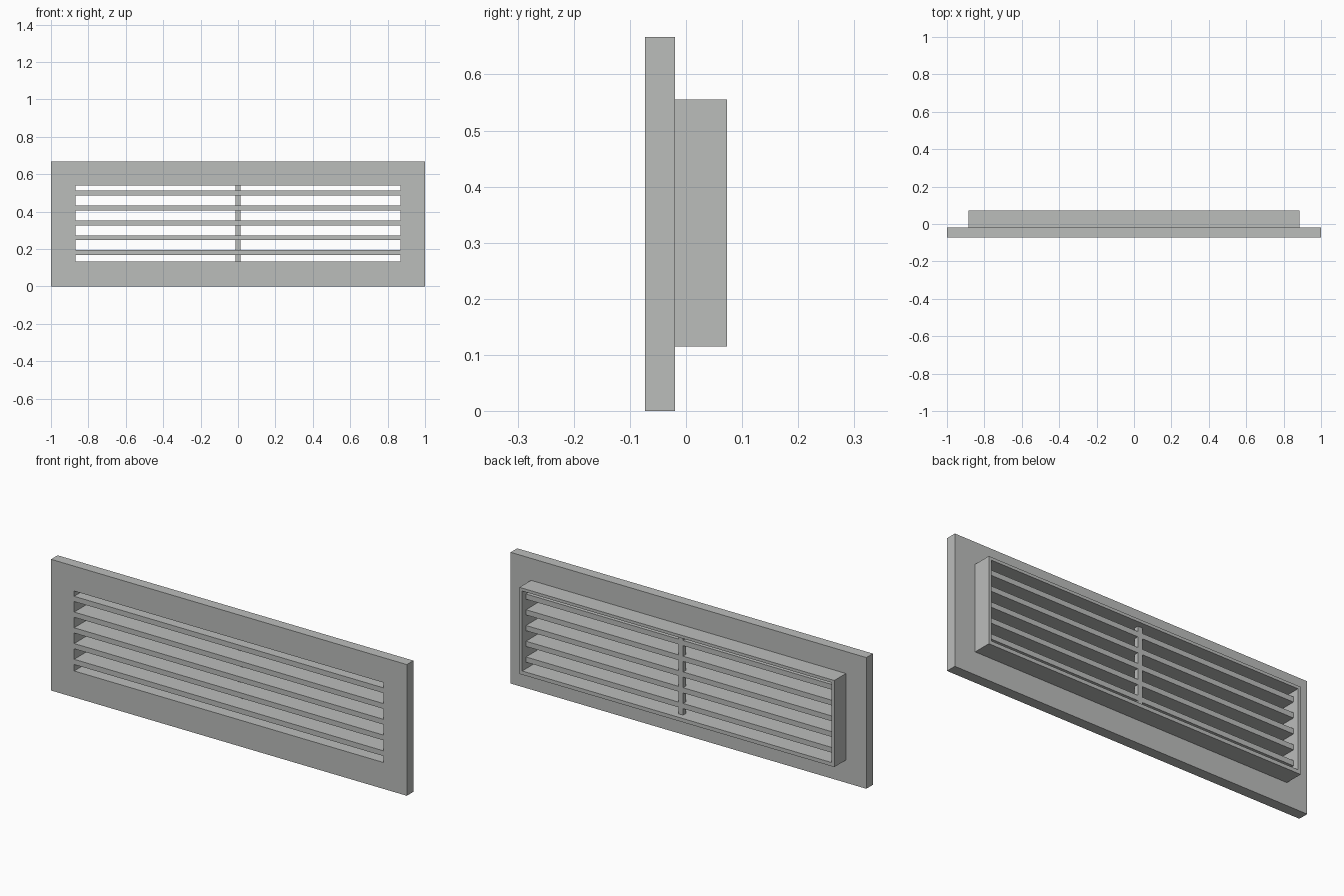
import bpy, bmesh

if "Cube" in bpy.data.objects:
    bpy.data.objects.remove(bpy.data.objects["Cube"])

grey = bpy.data.materials.new("light_grey")
grey.diffuse_color = (0.5, 0.51, 0.5, 1)
grey.use_nodes = True
grey.node_tree.nodes["Principled BSDF"].inputs["Base Color"].default_value = grey.diffuse_color

ZC = 0.3333            # height of the plate centre
OPEN_X, OPEN_Z0, OPEN_Z1 = 0.87, 0.134, 0.54
FRONT, PLATE_BACK, BLADE_BACK, BACK = -0.073, -0.02, 0.042, 0.073


def finish(name, bm):
    bmesh.ops.recalc_face_normals(bm, faces=bm.faces)
    mesh = bpy.data.meshes.new(name)
    bm.to_mesh(mesh)
    bm.free()
    mesh.materials.append(grey)
    obj = bpy.data.objects.new(name, mesh)
    bpy.context.collection.objects.link(obj)
    return obj


def box(name, x0, x1, y0, y1, z0, z1):
    bm = bmesh.new()
    bmesh.ops.create_cube(bm, size=1)
    for v in bm.verts:
        v.co.x = x1 if v.co.x > 0 else x0
        v.co.y = y1 if v.co.y > 0 else y0
        v.co.z = z1 if v.co.z > 0 else z0
    return finish(name, bm)


def frame(name, half_x, z0, z1, y0, y1):
    """Rectangular ring around the opening, extruded from y0 to y1."""
    bm = bmesh.new()

    def ring(hx, a, b):
        return [bm.verts.new((x, y0, z)) for x, z in
                ((-hx, a), (hx, a), (hx, b), (-hx, b))]

    outer, inner = ring(half_x, z0, z1), ring(OPEN_X, OPEN_Z0, OPEN_Z1)
    faces = [bm.faces.new((outer[i], outer[(i + 1) % 4],
                           inner[(i + 1) % 4], inner[i])) for i in range(4)]
    new = bmesh.ops.extrude_face_region(bm, geom=faces, use_keep_orig=True)["geom"]
    for v in new:
        if isinstance(v, bmesh.types.BMVert):
            v.co.y = y1
    return finish(name, bm)


# Front plate and the sleeve behind it
frame("front_plate", 1.0, 0.0, 2 * ZC, FRONT, PLATE_BACK)
frame("rear_sleeve", 0.885, 0.115, 0.555, PLATE_BACK, BACK)

# Horizontal blades, flush with the plate front
for i in range(5):
    z = 0.18 + 0.08 * i
    box(f"blade_{i + 1}", -OPEN_X, OPEN_X, FRONT, BLADE_BACK, z - 0.0133, z + 0.0133)

# Upright strut pieces between the blades
edges = [OPEN_Z0] + [0.18 + 0.08 * i + s for i in range(5) for s in (-0.0133, 0.0133)] + [OPEN_Z1]
for i in range(0, len(edges), 2):
    box(f"centre_strut_{i // 2 + 1}", -0.0133, 0.0133, 0.02, BLADE_BACK, edges[i], edges[i + 1])
